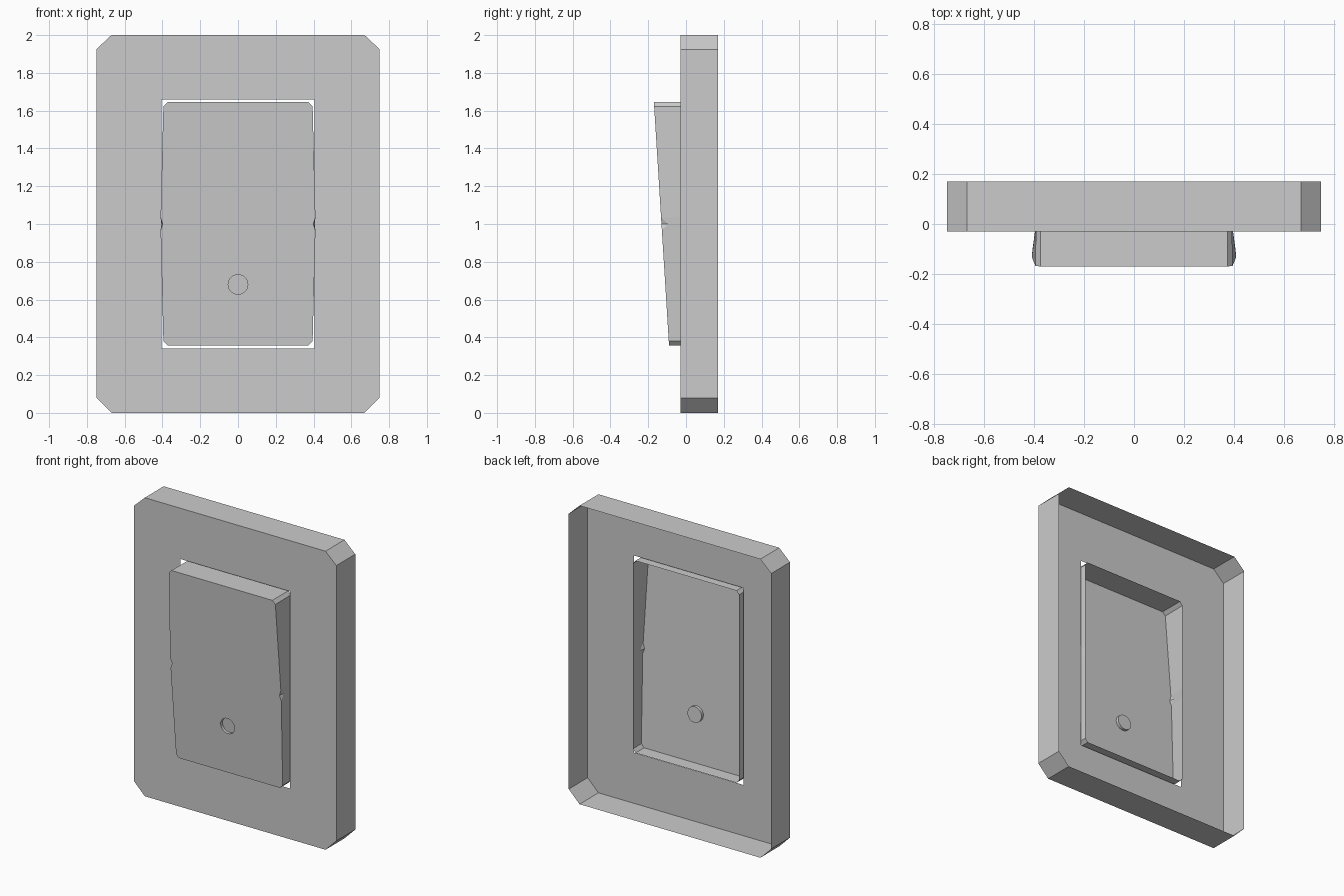
import bpy, bmesh, math
from mathutils import Vector

if "Cube" in bpy.data.objects:
    bpy.data.objects.remove(bpy.data.objects["Cube"])


def ring(bm, points):
    """Closed loop of edges through the points."""
    vs = [bm.verts.new(p) for p in points]
    for a, b in zip(vs, vs[1:] + vs[:1]):
        bm.edges.new((a, b))
    return vs


def ring_edges(bm, vs):
    return [bm.edges.get((a, b)) for a, b in zip(vs, vs[1:] + vs[:1])]


def fill_between(bm, outer, inner):
    """Flat face with a hole in it."""
    bmesh.ops.triangle_fill(bm, use_beauty=True, normal=Vector((0, -1, 0)),
                            edges=ring_edges(bm, outer) + ring_edges(bm, inner))


def walls(bm, front, back):
    for i in range(len(front)):
        j = (i + 1) % len(front)
        bm.faces.new((front[i], front[j], back[j], back[i]))


def finish(bm, name):
    bmesh.ops.dissolve_limit(bm, angle_limit=0.001, verts=[], edges=bm.edges[:])
    bmesh.ops.recalc_face_normals(bm, faces=bm.faces[:])
    mesh = bpy.data.meshes.new(name)
    bm.to_mesh(mesh)
    bm.free()
    bpy.context.collection.objects.link(bpy.data.objects.new(name, mesh))


def mirrored(half):
    return half + [(-x, z) for x, z in reversed(half)]


# Wall plate: open-backed shell with cut corners and a rectangular opening
bm = bmesh.new()
outline = mirrored([(0.67, 2), (0.75, 1.925), (0.75, 0.08), (0.67, 0)])
opening = mirrored([(0.405, 1.66), (0.405, 0.34)])
front = ring(bm, [(x, -0.03, z) for x, z in outline])
back = ring(bm, [(x, 0.17, z) for x, z in outline])
hole = ring(bm, [(x, -0.03, z) for x, z in opening])
walls(bm, front, back)
fill_between(bm, front, hole)
finish(bm, "wall_plate")


# Rocker: open-backed shell with a sloping front
def slope(z):
    return -0.17 + (1.645 - z) * 0.08 / 1.285


bm = bmesh.new()
half = [(0.374, 1.645), (0.395, 1.622), (0.41, 1.035), (0.398, 1.0),
        (0.41, 0.965), (0.395, 0.38), (0.374, 0.358)]
n = len(half)
outline = mirrored(half)
front = ring(bm, [(x, slope(z), z) for x, z in outline])
back = ring(bm, [(math.copysign(min(abs(x), 0.393), x), 0.0, z) for x, z in outline])

# Rocker sides, with a small pivot notch at mid height on each side
notches = {3: 1, n + 3: -1}
for i in range(2 * n):
    j = (i + 1) % (2 * n)
    if i in notches or j in notches:
        continue
    bm.faces.new((front[i], front[j], back[j], back[i]))
for k, side in notches.items():
    tip = bm.verts.new((side * 0.406, -0.095, 1.0))
    for m in (k - 1, k + 1):
        bm.faces.new((front[m], front[k], tip))
        bm.faces.new((front[m], tip, back[k], back[m]))

# Round recessed indicator in the rocker front
circle = [(0.052 * math.cos(a), 0.68 + 0.052 * math.sin(a))
          for a in (math.tau * i / 24 for i in range(24))]
rim = ring(bm, [(x, slope(z), z) for x, z in circle])
floor = ring(bm, [(x, slope(z) + 0.02, z) for x, z in circle])
walls(bm, rim, floor)
bm.faces.new(floor)
fill_between(bm, front, rim)
finish(bm, "rocker_switch")
